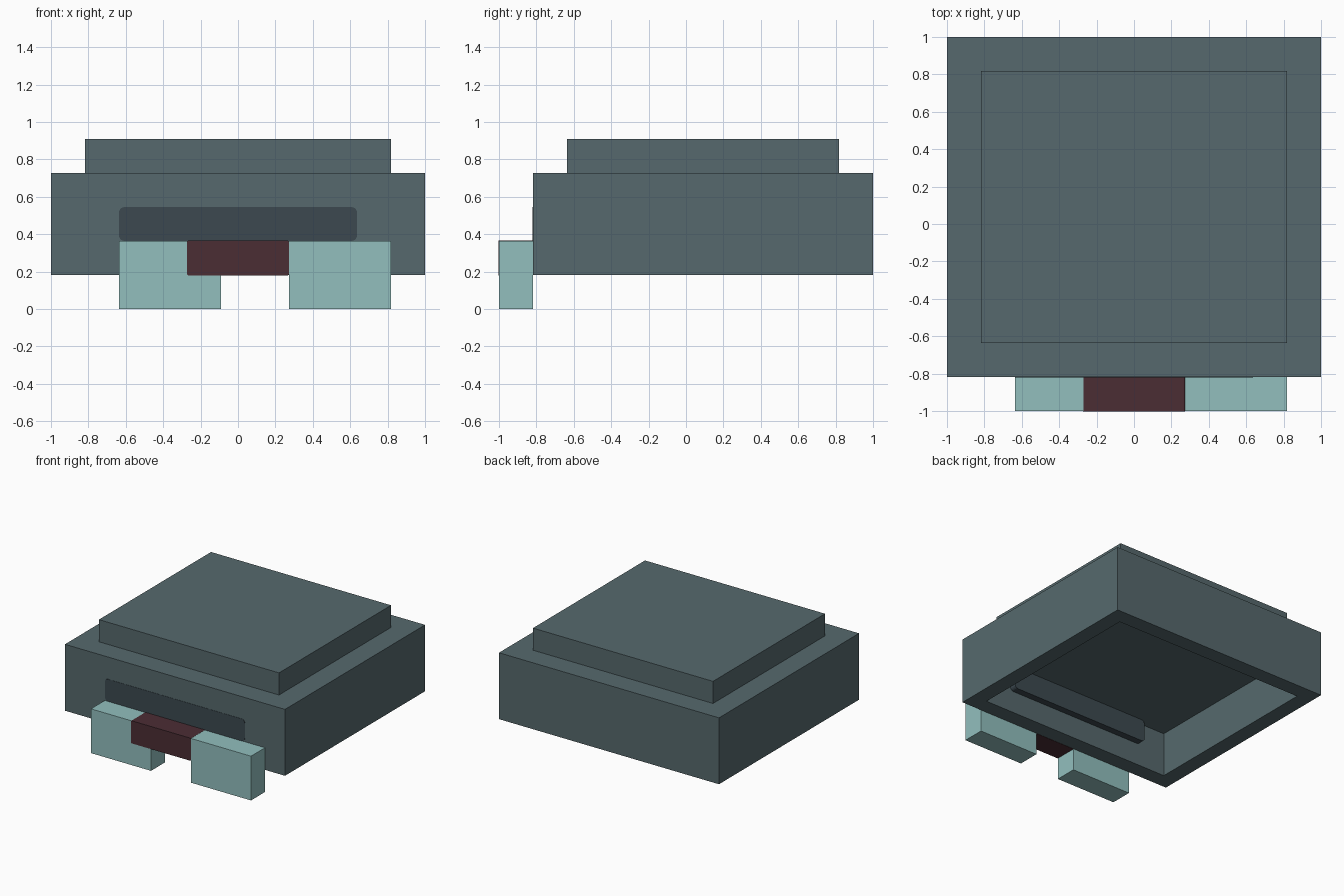
import bpy, bmesh
from mathutils import Vector

if "Cube" in bpy.data.objects:
    bpy.data.objects.remove(bpy.data.objects["Cube"], do_unlink=True)

U = 2 / 11  # grid unit of the blocky design


def material(name, rgb):
    """Flat material from 0-255 sRGB values."""
    lin = [((c / 255 + 0.055) / 1.055) ** 2.4 for c in rgb] + [1.0]
    m = bpy.data.materials.new(name)
    m.use_nodes = True
    m.diffuse_color = lin
    bsdf = m.node_tree.nodes["Principled BSDF"]
    bsdf.inputs["Base Color"].default_value = lin
    bsdf.inputs["Roughness"].default_value = 0.8
    return m


slate = material("slate grey", (86, 105, 109))
dark_slate = material("dark slate", (60, 73, 80))
teal = material("pale teal", (146, 191, 190))
maroon = material("dark maroon", (75, 45, 52))


def block(name, lo, hi, mat, round_corners=0.0, cavity=None):
    """Box from lo to hi; optional rounded corners along y, or open underside."""
    lo, hi = Vector(lo), Vector(hi)
    bm = bmesh.new()
    bmesh.ops.create_cube(bm, size=1)
    bmesh.ops.scale(bm, vec=hi - lo, verts=bm.verts)
    bmesh.ops.translate(bm, vec=(lo + hi) / 2, verts=bm.verts)
    if round_corners:
        edges = [e for e in bm.edges
                 if abs(e.verts[0].co.y - e.verts[1].co.y) > 1e-4]
        bmesh.ops.bevel(bm, geom=edges, offset=round_corners, segments=4,
                        profile=0.5, affect='EDGES')
    if cavity:
        wall, depth = cavity
        bm.normal_update()
        floor = min(bm.faces, key=lambda f: f.normal.z)
        bmesh.ops.inset_region(bm, faces=[floor], thickness=wall)
        # walls of the hollow: extrude the inner face upward
        new = bmesh.ops.extrude_discrete_faces(bm, faces=[floor])["faces"][0]
        bmesh.ops.translate(bm, vec=(0, 0, depth), verts=new.verts)
    mesh = bpy.data.meshes.new(name)
    bm.to_mesh(mesh)
    bm.free()
    mesh.materials.append(mat)
    obj = bpy.data.objects.new(name, mesh)
    bpy.context.collection.objects.link(obj)
    return obj


e = 0.002  # slight overlap so that flush parts stay visible

# Hollow main shell and the smaller cap on top
block("body_shell", (-1, -4.5 * U, U), (1, 1, 4 * U), slate, cavity=(U, 2 * U))
block("top_cap", (-4.5 * U, -3.5 * U, 4 * U), (4.5 * U, 4.5 * U, 5 * U), slate)

# Dark mouth panel running through the front wall
block("mouth_panel", (-3.5 * U, -4.5 * U - e, 2 * U),
      (3.5 * U, -3.5 * U + e, 3 * U), dark_slate, round_corners=0.03)

# Two front teeth, set off-centre
for name, x in (("front_tooth_right", -3.5), ("front_tooth_left", 1.5)):
    block(name, (x * U, -1, 0), ((x + 3) * U, -4.5 * U, 2 * U), teal)

# Bar between the teeth
block("mouth_bar", (-1.5 * U, -1 - e, U - e), (1.5 * U, -4.5 * U, 2 * U + e),
      maroon, round_corners=0.008)
